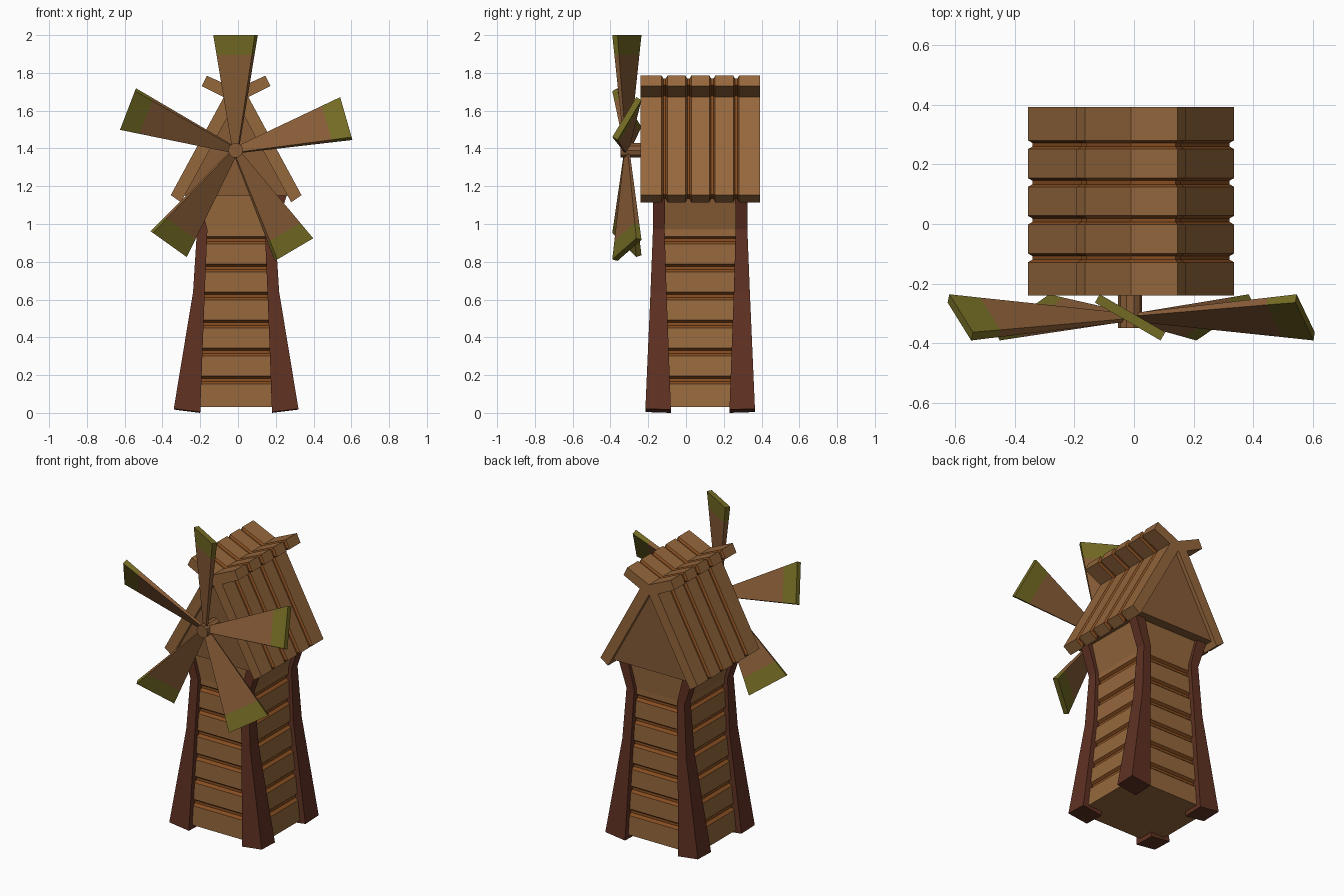
import bpy, bmesh, math
from mathutils import Vector, Matrix

if "Cube" in bpy.data.objects:
    bpy.data.objects.remove(bpy.data.objects["Cube"])

CX, CY = -0.01, 0.075      # tower axis
HUB = Vector((-0.013, -0.313, 1.39))


def material(name, rgb):
    m = bpy.data.materials.new(name)
    m.diffuse_color = (*rgb, 1)
    m.use_nodes = True
    m.node_tree.nodes["Principled BSDF"].inputs["Base Color"].default_value = m.diffuse_color
    return m


PLANK = material("plank_wood", (0.30, 0.135, 0.045))
GROOVE = material("groove_wood", (0.24, 0.075, 0.015))
DARK = material("dark_wood", (0.115, 0.031, 0.016))
SAIL = material("sail_wood", (0.24, 0.105, 0.037))
GREEN = material("sail_tip_green", (0.17, 0.145, 0.017))


def loft(name, rings, mats, band_mats=None):
    """Skin a list of equal-length rings, closing both ends."""
    bm = bmesh.new()
    loops = [[bm.verts.new(p) for p in r] for r in rings]
    n = len(loops[0])
    for b, (lo, hi) in enumerate(zip(loops, loops[1:])):
        for i in range(n):
            j = (i + 1) % n
            f = bm.faces.new((lo[i], lo[j], hi[j], hi[i]))
            f.material_index = band_mats[b] if band_mats else 0
    bm.faces.new(loops[0][::-1])
    f = bm.faces.new(loops[-1])
    f.material_index = band_mats[-1] if band_mats else 0
    bmesh.ops.recalc_face_normals(bm, faces=bm.faces)
    me = bpy.data.meshes.new(name)
    bm.to_mesh(me)
    bm.free()
    for m in mats:
        me.materials.append(m)
    ob = bpy.data.objects.new(name, me)
    bpy.context.collection.objects.link(ob)
    return ob


def interp(table, z):
    for a, b in zip(table, table[1:]):
        if z <= b[0]:
            t = (z - a[0]) / (b[0] - a[0])
            return [p + (q - p) * t for p, q in zip(a[1:], b[1:])]
    return list(table[-1][1:])


# Tower walls: tapering box with plank grooves
half = [(0, .295, .258), (.64, .205, .235), (.97, .185, .225), (1.16, .24, .23)]
stations = [(.03, 0, 0)]
for k in range(6):
    z = .175 + .148 * k
    stations += [(z - .022, 0, 1), (z - .008, .016, 1), (z + .008, .016, 1), (z + .02, 0, 0)]
stations += [(.97, 0, 0), (1.16, 0, 0)]
rings = []
for z, inset, _ in stations:
    hx, hy = interp(half, z)
    hx, hy = hx - inset, hy - inset
    rings.append([(CX + sx * hx, CY + sy * hy, z)
                  for sx, sy in ((-1, -1), (1, -1), (1, 1), (-1, 1))])
loft("tower_walls", rings, [PLANK, GROOVE], [s[2] for s in stations[:-1]])

# Corner legs: z, outer x, outer y, width x, width y
leg = [(0, .33, .29, .14, .135), (.64, .228, .263, .062, .085),
       (.97, .207, .25, .055, .062), (1.15, .268, .25, .07, .065)]
for sx, xn in ((-1, "left"), (1, "right")):
    for sy, yn in ((-1, "front"), (1, "back")):
        rings = []
        for k, (z, ox, oy, wx, wy) in enumerate(leg):
            lift = .022 if k == 0 else 0
            rings.append([(CX + sx * x, CY + sy * y, z + dz) for x, y, dz in (
                (ox, oy, lift), (ox - wx, oy, lift * .2),
                (ox - wx, oy - wy, 0), (ox, oy - wy, lift * .8))])
        loft(f"{yn}_{xn}_leg", rings, [DARK])

# Roof: two steep slopes with upturned ridge boards, one profile along y
right = [(.065, 1.672), (.182, 1.73), (.155, 1.785)]
outer = [(.292, 1.115), (.346, 1.153)] + right
profile = outer + [(0, 1.715)] + [(-x, z) for x, z in outer[::-1]] + [(0, 1.65)]


def inset_profile(pts, d):
    out = []
    for i, p in enumerate(pts):
        a, b, c = Vector(pts[i - 1]), Vector(p), Vector(pts[(i + 1) % len(pts)])
        e, f = (b - a).normalized(), (c - b).normalized()
        n1, n2 = Vector((-e.y, e.x)), Vector((-f.y, f.x))
        out.append(b + (n1 + n2) * d / (1 + n1.dot(n2)))
    return out


small = inset_profile(profile, .012)
Y0, Y1 = -.24, .392
step = (Y1 - Y0) / 5
cuts = [(Y0, 0, 0)]
for k in range(1, 5):
    y = Y0 + step * k
    cuts += [(y - .015, 0, 1), (y - .006, 1, 1), (y + .006, 1, 1), (y + .015, 0, 0)]
cuts.append((Y1, 0, 0))
rings = [[(CX + x, y, z) for x, z in (small if deep else profile)] for y, deep, _ in cuts]
loft("roof", rings, [PLANK, GROOVE], [c[2] for c in cuts[:-1]])

# Gable walls filling the roof
tri = [(-.278, 1.15), (.278, 1.15), (0, 1.66)]
loft("gable_walls", [[(CX + x, y, z) for x, z in tri] for y in (-.215, .367)], [SAIL])

# Axle
rings = []
for y in (-.348, -.15):
    rings.append([(HUB.x + .04 * math.cos(a), y, HUB.z + .04 * math.sin(a))
                  for a in (math.tau * i / 10 for i in range(10))])
loft("axle", rings, [SAIL])

# Five pitched sails with green tips: radius, half chord, half thickness
sail = [(.01, .018, .006), (.505, .108, .014), (.61, .127, .016)]
for n, ang in enumerate((90, 16, -59.5, 234.5, 159)):
    turn = Matrix.Rotation(math.radians(90 - ang), 4, 'Y')
    pitch = Matrix.Rotation(math.radians(-30), 4, 'Z')
    rings = [[HUB + turn @ pitch @ Vector((sx * c, sy * t, r))
              for sx, sy in ((-1, -1), (1, -1), (1, 1), (-1, 1))] for r, c, t in sail]
    loft(f"sail_{n + 1}", rings, [SAIL, GREEN], [0, 1])
